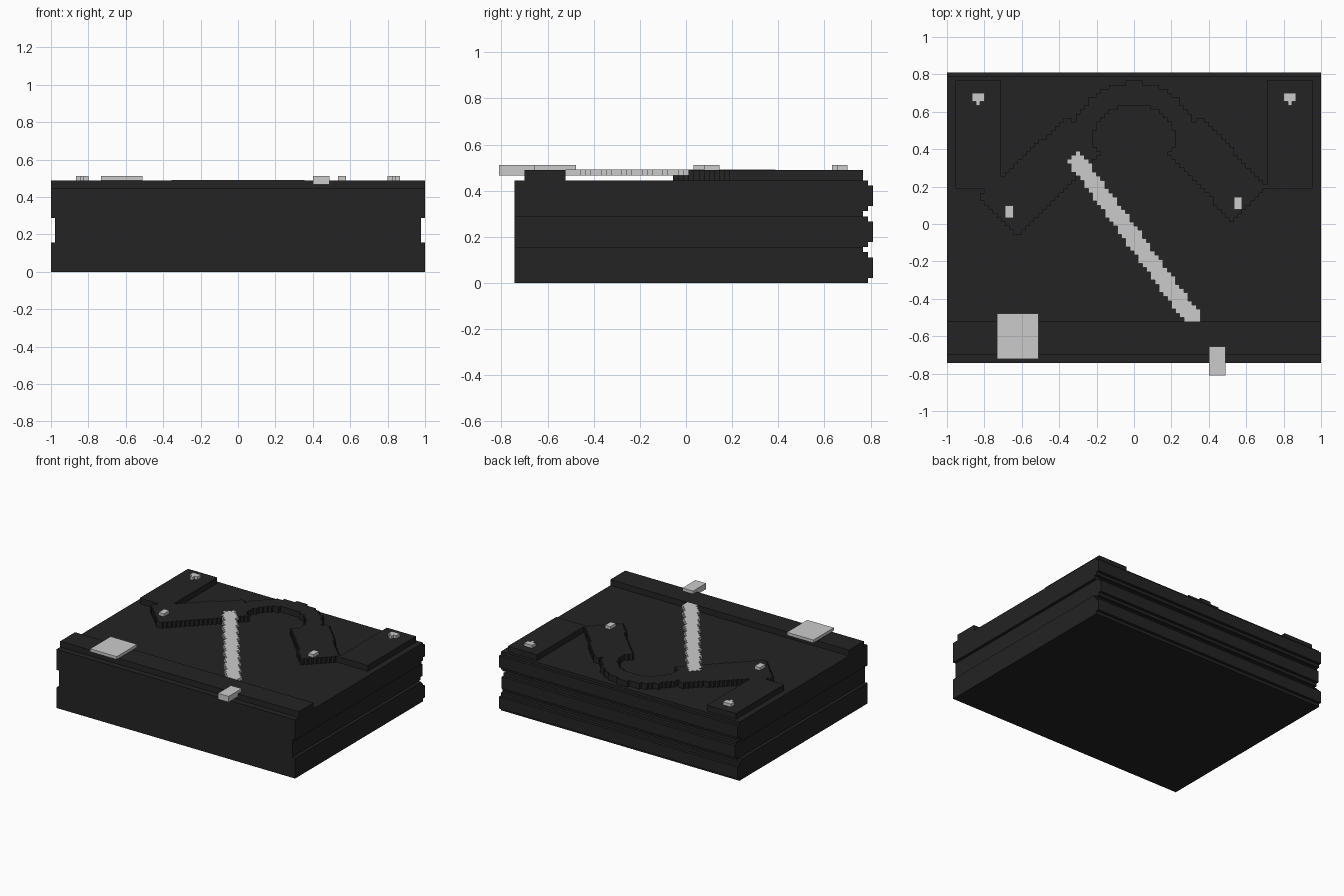
import bpy, bmesh, math

if "Cube" in bpy.data.objects:
    bpy.data.objects.remove(bpy.data.objects["Cube"])

V = 1 / 45          # step size of the stepped (block-built) style
Y0 = -73 / 90       # y of step row 0


def material(name, c):
    m = bpy.data.materials.new(name)
    m.diffuse_color = (c, c, c, 1)
    m.use_nodes = True
    m.node_tree.nodes["Principled BSDF"].inputs["Base Color"].default_value = m.diffuse_color
    return m


BLACK = material("matt black", 0.017)
SILVER = material("light silver", 0.6)


def finish(name, bm, mat):
    bmesh.ops.recalc_face_normals(bm, faces=bm.faces)
    me = bpy.data.meshes.new(name)
    bm.to_mesh(me)
    bm.free()
    me.materials.append(mat)
    ob = bpy.data.objects.new(name, me)
    bpy.context.collection.objects.link(ob)


def extrude(bm, faces, vec):
    geo = bmesh.ops.extrude_face_region(bm, geom=faces)["geom"]
    vs = [g for g in geo if isinstance(g, bmesh.types.BMVert)]
    bmesh.ops.translate(bm, verts=vs, vec=vec)


def box(name, x, y, z, mat):
    """Box given by step ranges on each axis."""
    bm = bmesh.new()
    f = bm.faces.new([bm.verts.new((x[a] * V, Y0 + y[b] * V, z[0] * V))
                      for a, b in ((0, 0), (1, 0), (1, 1), (0, 1))])
    extrude(bm, [f], (0, 0, (z[1] - z[0]) * V))
    finish(name, bm, mat)


def band(name, half, bottom, layers):
    """Body layer: stepped back profile, extruded across x."""
    pts = [(3, bottom)]
    z = bottom
    for top, back in layers:
        pts += [(back, z), (back, top)]
        z = top
    pts.append((3, z))
    bm = bmesh.new()
    f = bm.faces.new([bm.verts.new((-half * V, Y0 + y * V, h * V)) for y, h in pts])
    extrude(bm, [f], (2 * half * V, 0, 0))
    finish(name, bm, BLACK)


def inside(x, y, poly):
    hit = False
    for (ax, ay), (bx, by) in zip(poly, poly[1:] + poly[:1]):
        if (ay > y) != (by > y) and x < ax + (y - ay) * (bx - ax) / (by - ay):
            hit = not hit
    return hit


def stepped_plate(name, poly, z0, z1, mat):
    """Plate whose outline is snapped to the step grid."""
    bm = bmesh.new()
    for i in range(-45, 45):
        for k in range(73):
            if inside((i + .5) * V, Y0 + (k + .5) * V, poly):
                bm.faces.new([bm.verts.new(((i + a) * V, Y0 + (k + b) * V, z0))
                              for a, b in ((0, 0), (1, 0), (1, 1), (0, 1))])
    bmesh.ops.remove_doubles(bm, verts=bm.verts, dist=V / 10)
    extrude(bm, bm.faces[:], (0, 0, z1 - z0))
    finish(name, bm, mat)


# Body: three stacked bands with grooved, bulging backs
band("lower_band", 45, 0, [(1, 72), (5, 73), (6, 72), (7, 71)])
band("middle_band", 44, 7, [(8, 72), (12, 73), (13, 72)])
band("upper_band", 45, 13, [(14, 71), (15, 72), (19, 73), (20, 72)])

# Raised front bar and back corner blocks
box("front_bar", (-45, 45), (5, 13), (20, 22), BLACK)
for s, side in ((-1, "left"), (1, "right")):
    box(side + "_corner_block", sorted((32 * s, 43 * s)), (45, 71), (20, 22), BLACK)
    # Rivet with a small tail on each block
    box(side + "_rivet", sorted((36 * s, 39 * s)), (66, 68), (22, 23), SILVER)
    box(side + "_rivet_tail", sorted((37 * s, 38 * s)), (65, 66), (22, 23), SILVER)


# Arched plate with two slanted arms
def arc(r, a0, a1, n=16):
    return [(r * math.cos(math.radians(a0 + (a1 - a0) * t / n)),
             .42 + r * math.sin(math.radians(a0 + (a1 - a0) * t / n))) for t in range(n + 1)]


outline = ([(-.63, -.065), (-.83, .14), (-.36, .575)] + arc(.34, 160, 20)
           + [(.36, .57), (.715, .2), (.525, .01), (.18, .385)]
           + arc(.225, 0, 180) + [(-.18, .385)])
stepped_plate("arched_plate", outline, 20 * V, 22 * V, BLACK)
box("left_arm_pin", (-31, -29), (38, 41), (22, 23), SILVER)
box("right_arm_pin", (24, 26), (40, 43), (22, 23), SILVER)

# Diagonal rod held one step above the lid
rod = [(-.355, .33), (-.31, .39), (-.265, .36), (.355, -.48), (.355, -.522), (.265, -.522)]
stepped_plate("diagonal_rod", rod, 21 * V, 22 * V + .002, SILVER)

# Square plate and overhanging latch on the front bar
box("square_plate", (-33, -23), (4, 15), (22, 23), SILVER)
box("front_latch", (18, 22), (0, 7), (21, 23), SILVER)
